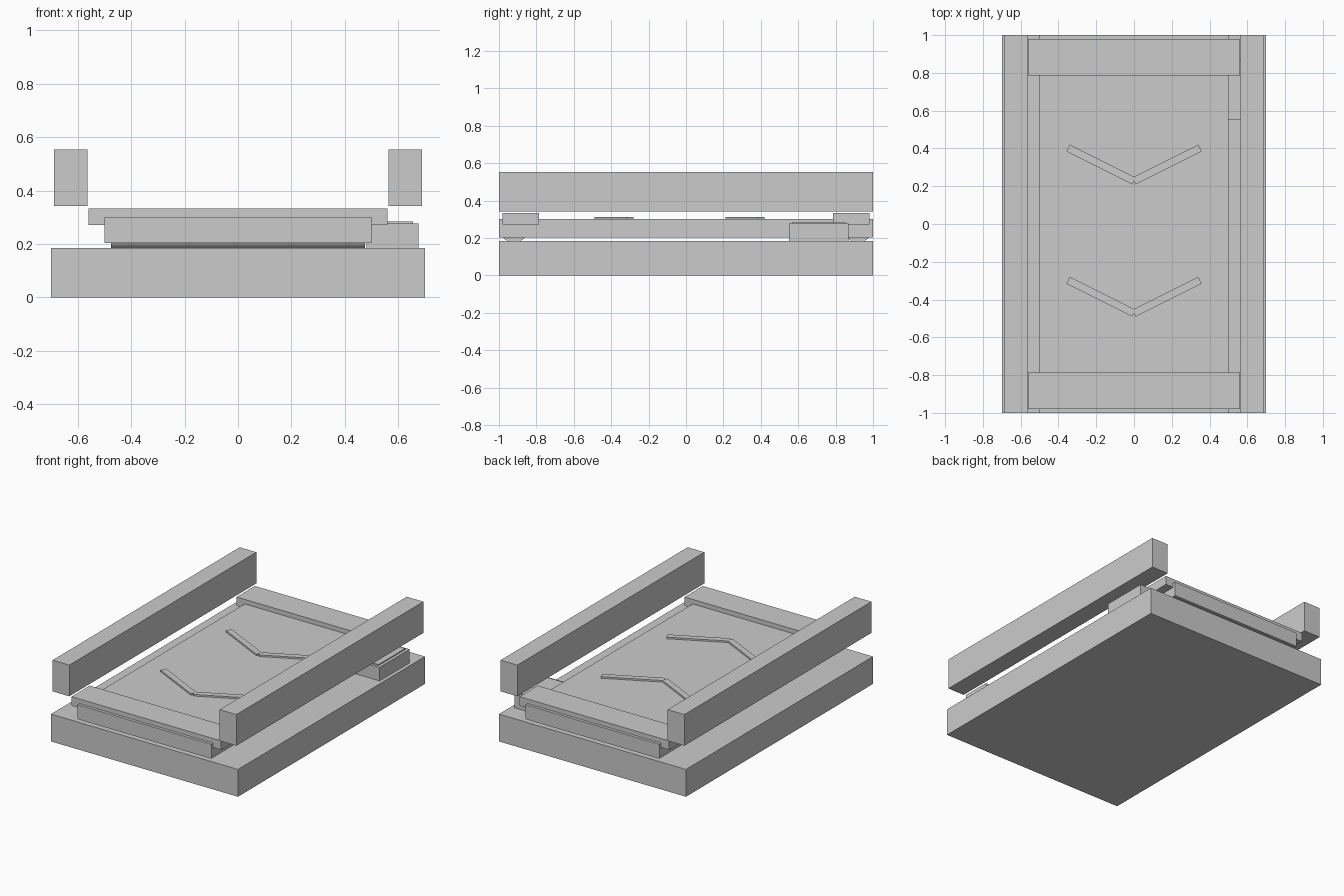
import bpy, math
from mathutils import Matrix

if "Cube" in bpy.data.objects:
    bpy.data.objects.remove(bpy.data.objects["Cube"])


def box(name, x, y, z):
    """Axis-aligned box from (min, max) ranges."""
    bpy.ops.mesh.primitive_cube_add(size=1)
    o = bpy.context.object
    o.name = name
    size = [r[1] - r[0] for r in (x, y, z)]
    o.data.transform(Matrix.Diagonal((*size, 1)))
    o.location = [(r[0] + r[1]) / 2 for r in (x, y, z)]
    return o


# Base slab and belt
box("base", (-0.70, 0.70), (-1, 1), (0, 0.185))
box("belt", (-0.50, 0.50), (-1, 1), (0.204, 0.302))

for s, side in ((-1, "front"), (1, "back")):
    # Cover plates over the belt ends
    y0, y1 = sorted((s * 0.785, s * 0.98))
    box(side + "_end_plate", (-0.56, 0.56), (y0, y1), (0.272, 0.333))
    # Rollers peeking out under the belt
    bpy.ops.mesh.primitive_cylinder_add(
        vertices=16, radius=0.073, depth=0.95,
        location=(0, s * 0.92, 0.247), rotation=(0, math.pi / 2, 0))
    bpy.context.object.name = side + "_roller"

# Side rails
for s, side in ((-1, "left"), (1, "right")):
    x0, x1 = sorted((s * 0.563, s * 0.688))
    box(side + "_rail", (x0, x1), (-1, 1), (0.342, 0.553))

# Motor housing with thin lid
box("motor_box", (0.48, 0.675), (0.55, 0.87), (0.18, 0.277))
box("motor_lid", (0.50, 0.655), (0.567, 0.853), (0.272, 0.284))

# Chevron direction marks on the belt
for n, dy in enumerate((0.0, -0.70)):
    for s in (-1, 1):
        arm = box(f"chevron_arm_{n}", (-0.195, 0.195), (-0.02, 0.02), (0.298, 0.313))
        arm.location.x = s * 0.175
        arm.location.y = 0.315 + dy
        arm.rotation_euler.z = s * math.radians(26.5)
